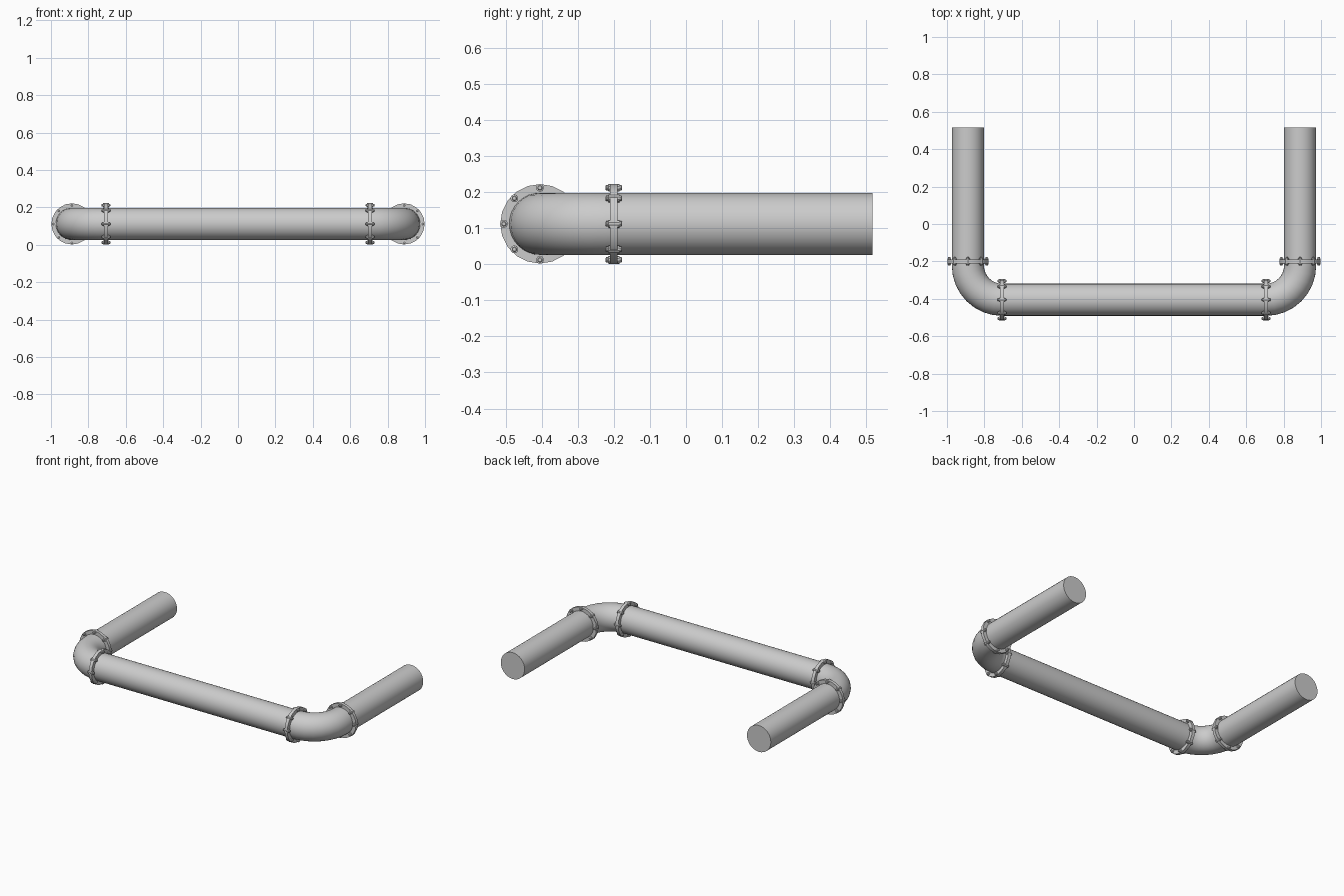
import bpy, bmesh, math
from mathutils import Vector, Matrix

if "Cube" in bpy.data.objects:
    bpy.data.objects.remove(bpy.data.objects["Cube"])

R, ZC = 0.086, 0.112          # pipe radius, centre-line height
LEG_X, RUN_Y = 0.888, -0.405  # centre lines of legs and front run
FX, FY = 0.706, -0.2          # flange positions
END_Y = 0.517


def finish(name, bm, angle=40):
    bmesh.ops.recalc_face_normals(bm, faces=bm.faces)
    me = bpy.data.meshes.new(name)
    bm.to_mesh(me)
    bm.free()
    ob = bpy.data.objects.new(name, me)
    bpy.context.collection.objects.link(ob)
    bpy.ops.object.select_all(action='DESELECT')
    bpy.context.view_layer.objects.active = ob
    ob.select_set(True)
    bpy.ops.object.shade_smooth_by_angle(angle=math.radians(angle))
    return ob


def skin(bm, rings, caps=True):
    """Join rings of points into a tube."""
    vs = [[bm.verts.new(p) for p in ring] for ring in rings]
    n = len(vs[0])
    for a, b in zip(vs, vs[1:]):
        for i in range(n):
            bm.faces.new((a[i], a[(i + 1) % n], b[(i + 1) % n], b[i]))
    if caps:
        bm.faces.new(vs[0])
        bm.faces.new(vs[-1])


def ring(centre, axis, r, n):
    """Circle of n points around a horizontal axis."""
    axis = Vector(axis).normalized()
    side = Vector((0, 0, 1)).cross(axis)
    out = []
    for i in range(n):
        t = 2 * math.pi * i / n
        out.append(Vector(centre) + r * (math.cos(t) * Vector((0, 0, 1)) + math.sin(t) * side))
    return out


def lathe(bm, centre, axis, profile, n):
    """Revolve (offset, radius) pairs about an axis."""
    c, a = Vector(centre), Vector(axis)
    skin(bm, [ring(c + a * o, a, r, n) for o, r in profile])


def pipe(name, a, b):
    bm = bmesh.new()
    axis = (Vector(b) - Vector(a)).normalized()
    skin(bm, [ring(a, axis, R, 32), ring(b, axis, R, 32)])
    return finish(name, bm)


def elbow(name, s):
    bm = bmesh.new()
    bend = LEG_X - FX
    rings = []
    for i in range(9):
        t = math.pi / 2 * i / 8
        c = (s * (FX + bend * math.sin(t)), RUN_Y + bend * (1 - math.cos(t)), ZC)
        rings.append(ring(c, (s * math.cos(t), math.sin(t), 0), R, 32))
    rings.append(ring((s * LEG_X, FY, ZC), (0, 1, 0), R, 32))
    skin(bm, rings)
    return finish(name, bm)


def flange(name, centre, axis):
    # collar disc
    bm = bmesh.new()
    lathe(bm, centre, axis, [(-0.01, 0.11), (0.01, 0.11)], 20)
    finish(name, bm, 30)
    # eight bolts, with a washer and nut on both sides
    bm = bmesh.new()
    prof = [(-0.023, 0.005), (-0.021, 0.0075), (-0.016, 0.0075), (-0.015, 0.011), (-0.01, 0.011)]
    prof += [(-o, r) for o, r in reversed(prof)]
    for p in ring(centre, axis, 0.1, 8):
        lathe(bm, p, axis, prof, 10)
    finish(name + "_bolts", bm, 30)


# front run
pipe("front_pipe", (-FX, RUN_Y, ZC), (FX, RUN_Y, ZC))

# legs, elbows and flanges on both sides
for label, s in (("left", -1), ("right", 1)):
    pipe(label + "_leg_pipe", (s * LEG_X, FY, ZC), (s * LEG_X, END_Y, ZC))
    elbow(label + "_elbow", s)
    flange(label + "_front_flange", (s * FX, RUN_Y, ZC), (1, 0, 0))
    flange(label + "_leg_flange", (s * LEG_X, FY, ZC), (0, 1, 0))
